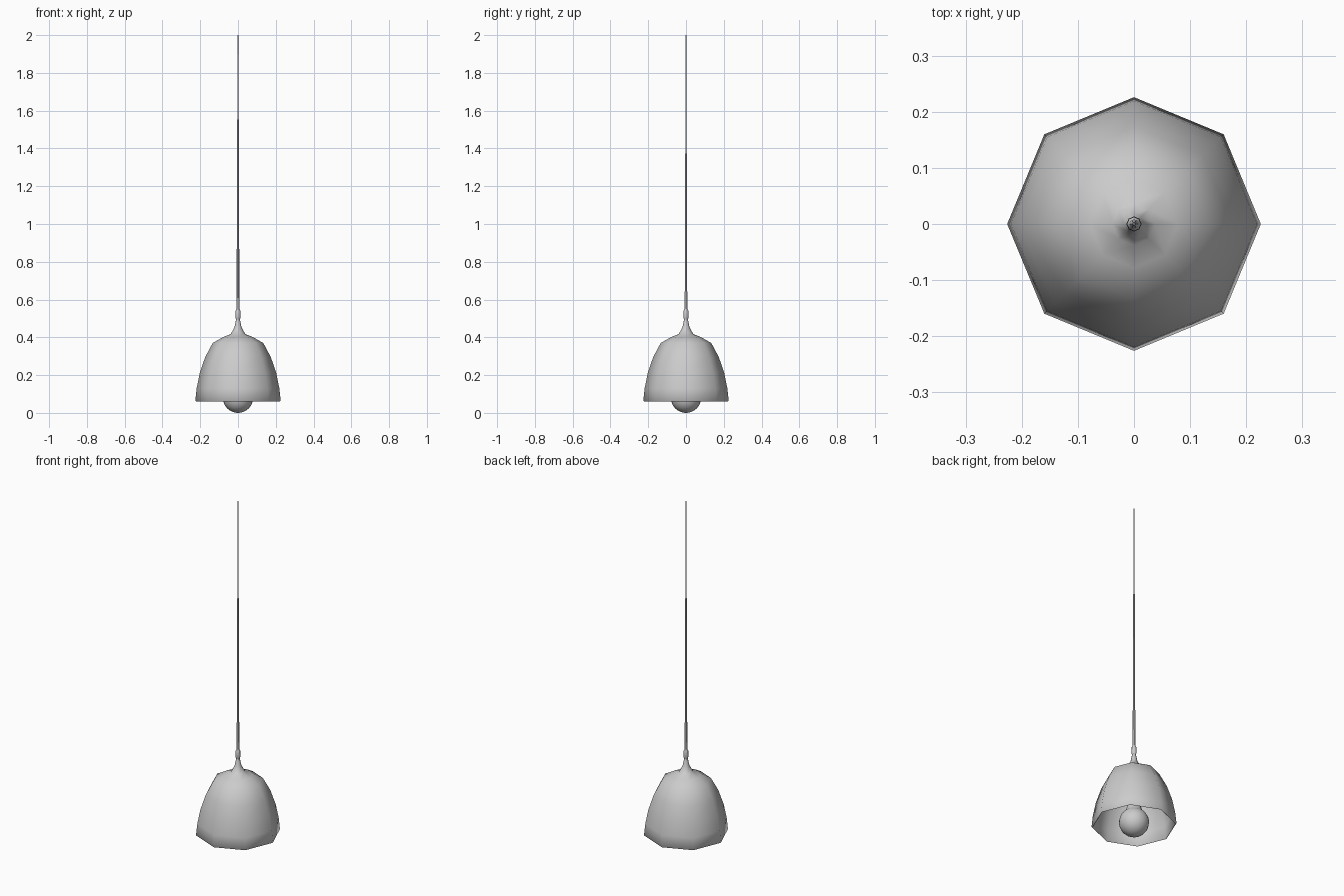
import bpy, math

if "Cube" in bpy.data.objects:
    bpy.data.objects.remove(bpy.data.objects["Cube"])


def lathe(name, profile, sides):
    """Revolve (radius, z) points about z; the first vertex lies on +x."""
    verts, faces, rings = [], [], []
    for r, z in profile:
        start = len(verts)
        if r == 0:
            verts.append((0, 0, z))
            rings.append([start] * sides)
        else:
            for i in range(sides):
                a = 2 * math.pi * i / sides
                verts.append((r * math.cos(a), r * math.sin(a), z))
            rings.append(list(range(start, start + sides)))
    for low, high in zip(rings, rings[1:]):
        for i in range(sides):
            j = (i + 1) % sides
            quad = [low[i], low[j], high[j], high[i]]
            faces.append(list(dict.fromkeys(quad)))
    mesh = bpy.data.meshes.new(name)
    mesh.from_pydata(verts, [], faces)
    obj = bpy.data.objects.new(name, mesh)
    bpy.context.collection.objects.link(obj)
    bpy.context.view_layer.objects.active = obj
    obj.select_set(True)
    bpy.ops.object.shade_smooth_by_angle(angle=math.radians(50))
    obj.select_set(False)
    return obj


# Eight-sided bell shade: outside wall up to the neck
outer = [(0.222, 0.06), (0.226, 0.064), (0.219, 0.13), (0.203, 0.21),
         (0.174, 0.295), (0.134, 0.37), (0.078, 0.402), (0.038, 0.418),
         (0.018, 0.455), (0.009, 0.50)]
# Inside wall, starting under the crown and running down to the rim
inner = [(0, 0.394), (0.075, 0.392), (0.128, 0.362), (0.167, 0.29),
         (0.196, 0.208), (0.212, 0.13), (0.218, 0.064)]
lathe("shade", inner + outer + [(0, 0.50)], 8)

# Cable grip above the shade
lathe("cable_grip", [(0, 0.492), (0.010, 0.494), (0.0135, 0.505),
                     (0.0125, 0.54), (0.008, 0.55), (0, 0.55)], 8)

# Cord, tapering gently to its upper end
lathe("cord", [(0, 0.54), (0.0085, 0.54), (0.0075, 0.66),
               (0.005, 1.25), (0.003, 1.84), (0.002, 2.0), (0, 2.0)], 6)

# Round bulb with its neck
r = 0.08
bulb = [(r * math.sin(math.radians(a)), r - r * math.cos(math.radians(a)))
        for a in range(0, 146, 12)]
lathe("bulb", bulb + [(0.034, 0.18), (0.03, 0.22), (0, 0.22)], 16)

# Lamp holder hidden inside the shade
lathe("lamp_holder", [(0, 0.21), (0.036, 0.21), (0.036, 0.30),
                      (0.022, 0.32), (0.022, 0.395), (0, 0.395)], 8)
